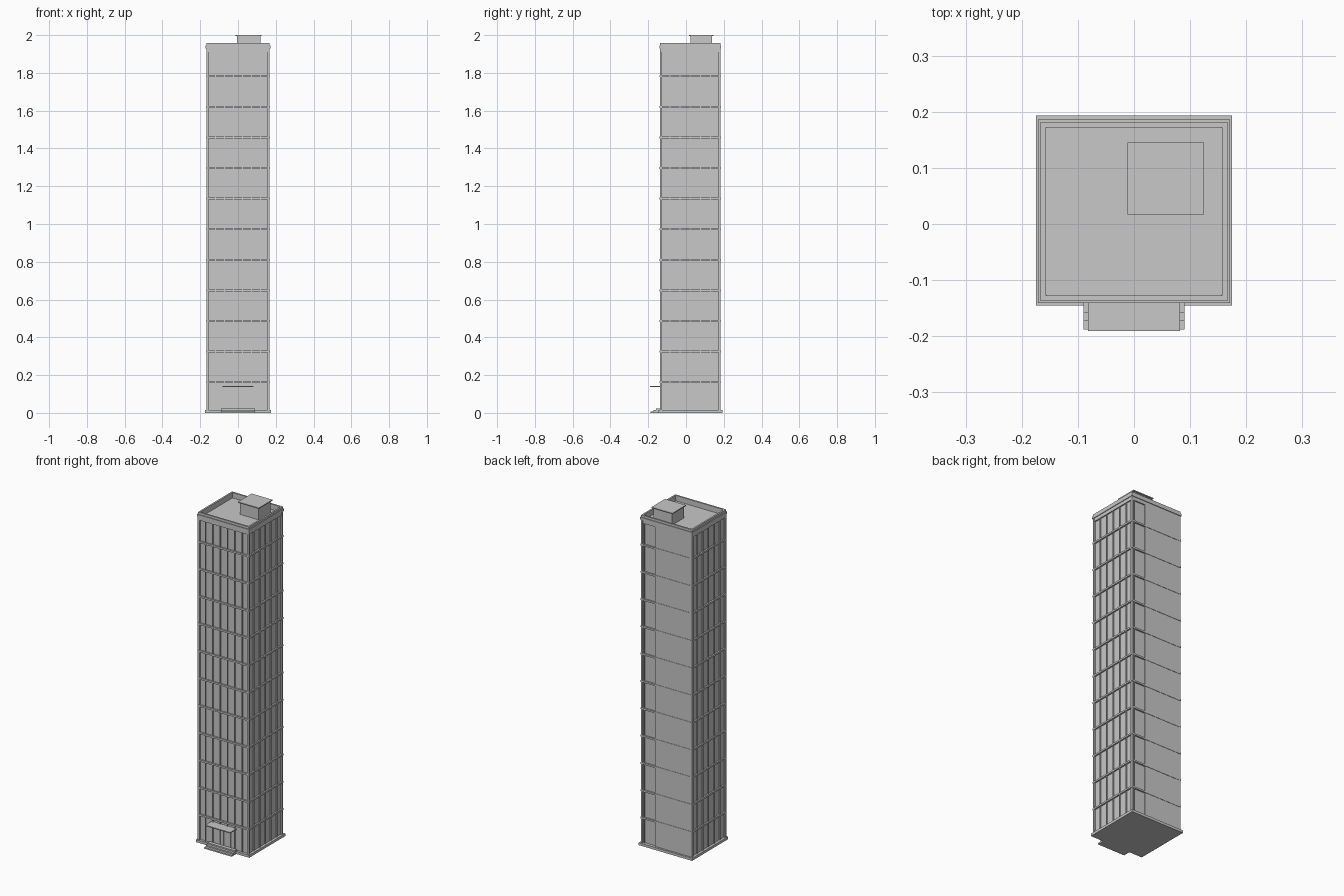
import bpy

cube = bpy.data.objects.get("Cube")
if cube:
    bpy.data.objects.remove(cube, do_unlink=True)

grey = bpy.data.materials.new("light_grey")
grey.use_nodes = True
colour = (0.58, 0.58, 0.58, 1)
grey.diffuse_color = colour
grey.node_tree.nodes["Principled BSDF"].inputs["Base Color"].default_value = colour

# Outer wall limits and storey layout
X = 0.168
Y0, Y1 = -0.138, 0.183
FLOORS, STOREY = 12, 0.162
ROOF, TOP = 1.925, 1.957


def boxes(name, items):
    """One mesh object from boxes given as (x0, x1, y0, y1, z0, z1)."""
    verts, faces = [], []
    for x0, x1, y0, y1, z0, z1 in items:
        n = len(verts)
        verts += [(x, y, z) for z in (z0, z1)
                  for x, y in ((x0, y0), (x1, y0), (x1, y1), (x0, y1))]
        faces += [(n + 3, n + 2, n + 1, n), (n + 4, n + 5, n + 6, n + 7)]
        for i in range(4):
            j = (i + 1) % 4
            faces.append((n + i, n + j, n + j + 4, n + i + 4))
    mesh = bpy.data.meshes.new(name)
    mesh.from_pydata(verts, [], faces)
    mesh.materials.append(grey)
    obj = bpy.data.objects.new(name, mesh)
    bpy.context.collection.objects.link(obj)
    return obj


def ring(grow, thick, z0, z1):
    """Four walls whose outside lies `grow` beyond the tower wall."""
    x, a, b = X + grow, Y0 - grow, Y1 + grow
    return [(-x, x, a, a + thick, z0, z1), (-x, x, b - thick, b, z0, z1),
            (-x, -x + thick, a + thick, b - thick, z0, z1),
            (x - thick, x, a + thick, b - thick, z0, z1)]


# Plinth and glazed core up to the roof deck
boxes("plinth", [(-0.175, 0.175, -0.145, 0.193, 0, 0.015)])
inset = 0.008
boxes("glazed_core", [(-X + inset, X - inset, Y0 + inset, Y1 - inset, 0.01, ROOF)])

# Corner columns
w = 0.012
boxes("corner_columns", [(x, x + w, y, y + w, 0.01, ROOF + 0.01)
                         for x in (-X, X - w) for y in (Y0, Y1 - w)])

# Floor bands
bands = []
for i in range(1, FLOORS):
    bands += ring(0.001, 0.012, i * STOREY - 0.005, i * STOREY + 0.005)
boxes("floor_bands", bands)

# Mullions on the front and both sides
m, deep = 0.0025, 0.006
bays = 7
boxes("front_mullions", [
    (x - m, x + m, Y0 + 0.002, Y0 + inset + deep, 0.01, ROOF)
    for x in (-X + 2 * X * i / bays for i in range(1, bays))])
bays = 6
sides = []
for i in range(1, bays):
    y = Y0 + (Y1 - Y0) * i / bays
    for s in (-1, 1):
        xa, xb = sorted((s * (X - 0.002), s * (X - inset - deep)))
        sides.append((xa, xb, y - m, y + m, 0.01, ROOF))
boxes("side_mullions", sides)

# Back: one glazed bay beside a plain wall
boxes("back_wall_panel", [(-X + w, 0.07, Y1 - inset - deep, Y1 - 0.001, 0.01, ROOF - 0.01)])
boxes("back_mullions", [(x - m, x + m, Y1 - inset - deep, Y1 - 0.002, 0.01, ROOF)
                        for x in (0.073, 0.148)])

# Cornice and parapet around the roof
boxes("cornice", ring(0.003, 0.014, 1.93, 1.944))
boxes("parapet", ring(-0.001, 0.010, 1.91, TOP))

# Roof plant room with an overhanging lid
boxes("roof_plant_room", [(-0.005, 0.118, 0.024, 0.138, ROOF - 0.005, 1.994)])
boxes("plant_room_lid", [(-0.012, 0.125, 0.017, 0.145, 1.994, 2.0)])

# Entrance: steps, canopy and double doors
boxes("entrance_steps", [(-0.09, 0.09, -0.188 + 0.015 * i, Y0, 0.008 * i, 0.008 * (i + 1))
                         for i in range(3)])
boxes("entrance_canopy", [(-0.082, 0.082, -0.191, Y0 + inset, 0.137, 0.143)])
boxes("entrance_doors", [(s - 0.022, s + 0.022, Y0 + 0.004, Y0 + inset + deep, 0.02, 0.11)
                         for s in (-0.024, 0.024)])
